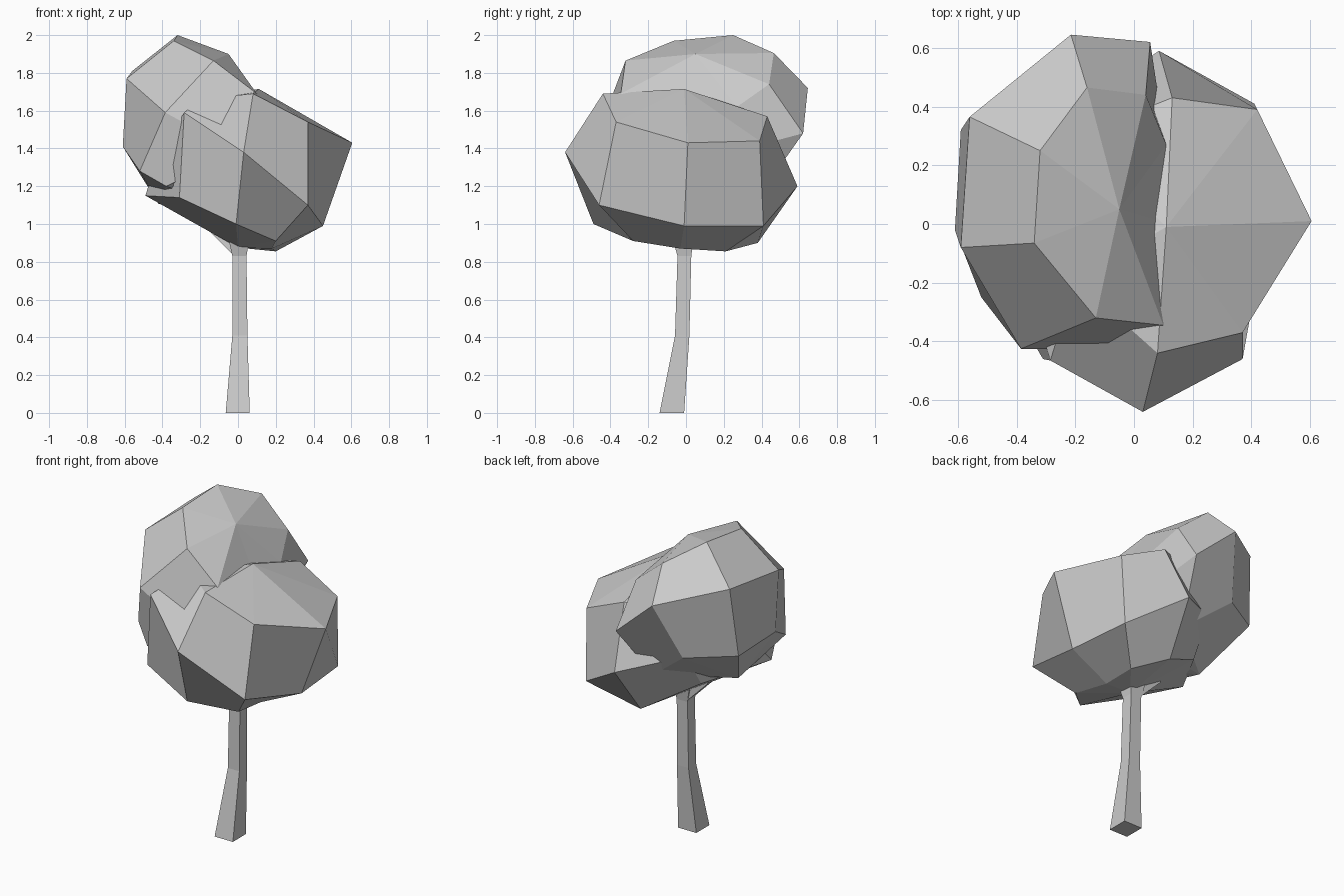
import bpy, bmesh


def finish(bm, name):
    bmesh.ops.recalc_face_normals(bm, faces=bm.faces)
    me = bpy.data.meshes.new(name)
    bm.to_mesh(me)
    bm.free()
    ob = bpy.data.objects.new(name, me)
    bpy.context.collection.objects.link(ob)
    return ob


def bridge(bm, lo, hi):
    """Quads between two closed loops of vertices."""
    n = len(lo)
    for i in range(n):
        j = (i + 1) % n
        bm.faces.new((lo[i], lo[j], hi[j], hi[i]))


def crown(name, top, rings, bottom):
    """Faceted eight-sided clump: a pole, three uneven rings, a pole."""
    bm = bmesh.new()
    loops = [[bm.verts.new(p) for p in ring] for ring in rings]
    for a, b in zip(loops, loops[1:]):
        bridge(bm, a, b)
    for pole, loop in ((top, loops[0]), (bottom, loops[-1])):
        v = bm.verts.new(pole)
        for i in range(len(loop)):
            bm.faces.new((v, loop[i - 1], loop[i]))
    return finish(bm, name)


def limb(name, sections):
    """Four-sided limb from (x0, x1, y0, y1, z) sections."""
    bm = bmesh.new()
    loops = [[bm.verts.new(p) for p in
              ((a, c, z), (b, c, z), (b, d, z), (a, d, z))]
             for a, b, c, d, z in sections]
    for lo, hi in zip(loops, loops[1:]):
        bridge(bm, lo, hi)
    bm.faces.new(loops[0][::-1])
    bm.faces.new(loops[-1])
    return finish(bm, name)


# lower foliage, front right
crown("lower_foliage", (0.11, -0.01, 1.715), [
    [(0.08, -0.44, 1.69), (0.37, -0.37, 1.54), (0.605, 0.01, 1.43),
     (0.42, 0.39, 1.44), (0.13, 0.43, 1.57), (-0.2, 0.3, 1.55),
     (-0.28, 0.0, 1.58), (-0.2, -0.19, 1.66)],
    [(0.03, -0.64, 1.38), (0.37, -0.46, 1.10), (0.45, -0.01, 0.99),
     (0.41, 0.41, 0.99), (0.085, 0.59, 1.20), (-0.25, 0.36, 1.3),
     (-0.43, 0.0, 1.35), (-0.285, -0.465, 1.59)],
    [(-0.01, -0.49, 1.0), (0.2, -0.28, 0.91), (0.18, -0.03, 0.87),
     (0.2, 0.21, 0.855), (0.05, 0.38, 0.90), (-0.26, 0.22, 1.08),
     (-0.49, -0.15, 1.15), (-0.31, -0.46, 1.14)]],
    (0.0, -0.03, 0.875))

# upper foliage, back left
crown("upper_foliage", (-0.05, 0.05, 1.90), [
    [(-0.13, -0.32, 1.865), (-0.34, -0.065, 1.97), (-0.32, 0.25, 2.0),
     (-0.16, 0.465, 1.905), (0.04, 0.44, 1.74), (0.11, 0.27, 1.62),
     (0.12, 0.0, 1.62), (0.10, -0.345, 1.69)],
    [(-0.385, -0.425, 1.59), (-0.59, -0.08, 1.77), (-0.56, 0.365, 1.81),
     (-0.215, 0.645, 1.72), (0.055, 0.62, 1.48), (0.1, 0.32, 1.4),
     (0.1, -0.1, 1.38), (0.0, -0.43, 1.38)],
    [(-0.52, -0.25, 1.28), (-0.61, -0.02, 1.41), (-0.59, 0.32, 1.38),
     (-0.32, 0.49, 1.36), (-0.04, 0.38, 1.14), (-0.03, 0.15, 1.1),
     (-0.1, -0.1, 1.1), (-0.38, -0.36, 1.20)]],
    (-0.42, 0.08, 1.105))

# trunk, leaning back and narrowing upward
limb("trunk", [(-0.065, 0.062, -0.14, -0.01, 0),
               (-0.03, 0.05, -0.058, 0.018, 0.41),
               (-0.03, 0.045, -0.045, 0.028, 0.83),
               (-0.05, 0.06, -0.07, 0.04, 0.92)])

# short fork reaching into the upper foliage
limb("left_branch", [(-0.03, 0.04, -0.04, 0.028, 0.84),
                     (-0.17, -0.1, -0.03, 0.03, 0.98),
                     (-0.25, -0.19, 0.0, 0.05, 1.25)])
